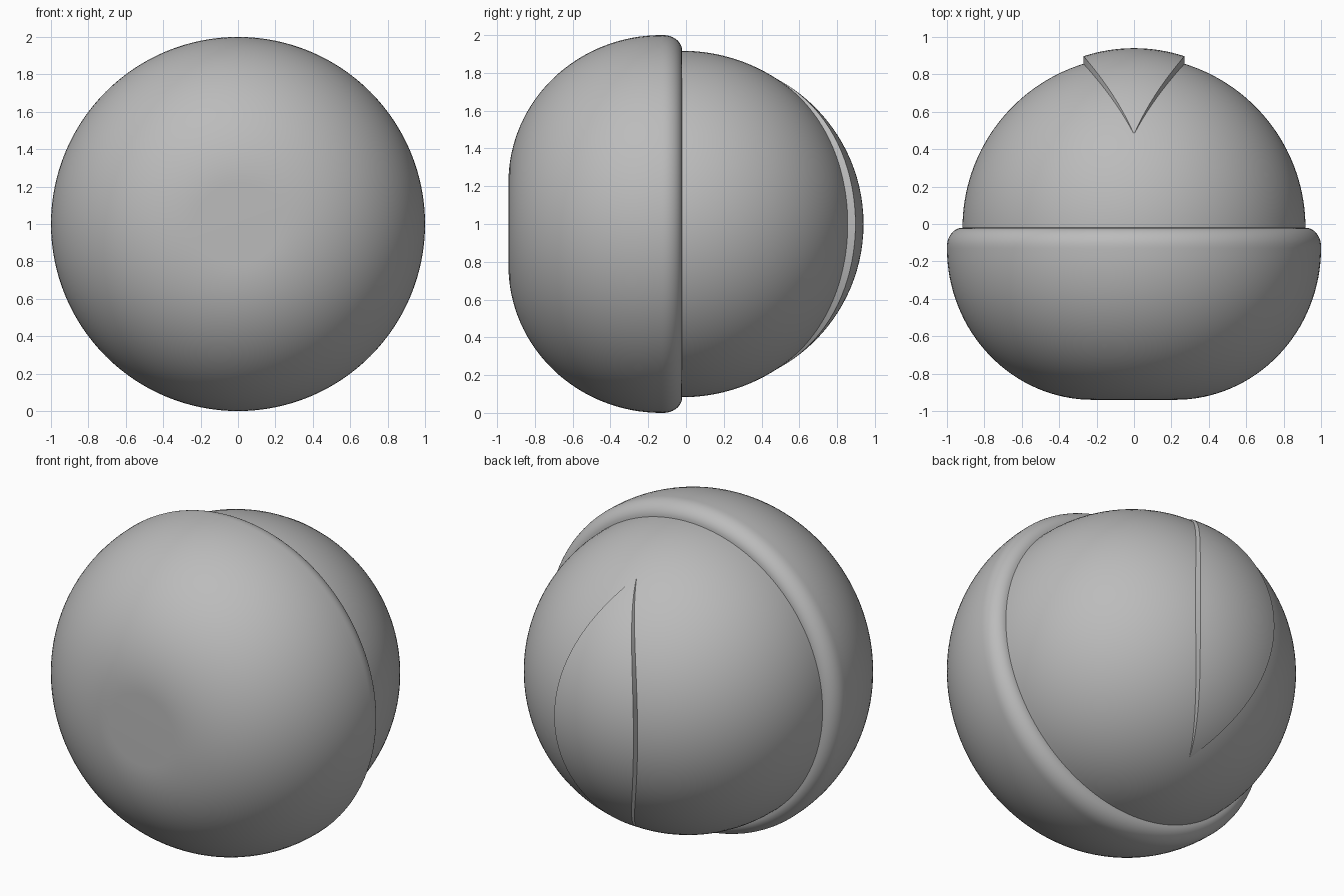
import bpy
import bmesh
from math import sin, cos, pi, radians, sqrt

if "Cube" in bpy.data.objects:
    bpy.data.objects.remove(bpy.data.objects["Cube"], do_unlink=True)

CENTRE_Z = 1.0
SEGMENTS = 128

grey = bpy.data.materials.new("plain grey")
grey.use_nodes = True
grey.diffuse_color = (0.5, 0.5, 0.5, 1)
grey.node_tree.nodes["Principled BSDF"].inputs["Base Color"].default_value = (0.5, 0.5, 0.5, 1)


def finish(bm, name):
    """Turn a bmesh into a smooth-shaded object with its creases kept."""
    bmesh.ops.remove_doubles(bm, verts=bm.verts, dist=0.0001)
    bmesh.ops.recalc_face_normals(bm, faces=bm.faces)
    mesh = bpy.data.meshes.new(name)
    bm.to_mesh(mesh)
    bm.free()
    mesh.materials.append(grey)
    obj = bpy.data.objects.new(name, mesh)
    bpy.context.collection.objects.link(obj)
    bpy.ops.object.select_all(action="DESELECT")
    obj.select_set(True)
    bpy.context.view_layer.objects.active = obj
    bpy.ops.object.shade_smooth_by_angle(angle=radians(35))
    return obj


def lathe(name, profile):
    """Revolve (radius, y) points around the front-to-back axis."""
    bm = bmesh.new()
    verts = [bm.verts.new((r, y, CENTRE_Z)) for r, y in profile]
    edges = [bm.edges.new(pair) for pair in zip(verts, verts[1:])]
    bmesh.ops.spin(bm, geom=verts + edges, cent=(0, 0, CENTRE_Z), axis=(0, 1, 0),
                   angle=2 * pi, steps=SEGMENTS)
    return finish(bm, name)


def arc(r, y, rx, ry, start, end, steps):
    angles = [radians(start + (end - start) * i / steps) for i in range(steps + 1)]
    return [(r + rx * cos(a), y + ry * sin(a)) for a in angles]


# Front cap: flat nose, round flank, rolled rim
lathe("front_cap", [(0, -0.94)] + arc(0.22, -0.13, 0.78, 0.81, -90, 0, 32)
      + arc(0.917, -0.12, 0.083, 0.1, 0, 90, 10))

# Rear dome
DOME_Y, DOME_R = -0.02, 0.917
lathe("rear_dome", arc(0, DOME_Y, DOME_R, DOME_R, 0, 90, 40))

# Raised almond-shaped ridge on the back of the dome
RIDGE_Y, RIDGE_R = 0.068, 0.872
HALF_WIDTH, HALF_HEIGHT = 0.27, 0.769
OUTLINE_R = (HALF_HEIGHT ** 2 + HALF_WIDTH ** 2) / (2 * HALF_WIDTH)
ROWS, COLUMNS = 48, 16

bm = bmesh.new()
grid = []
for i in range(ROWS + 1):
    z = -HALF_HEIGHT * cos(pi * i / ROWS)
    width = max(0, sqrt(OUTLINE_R ** 2 - z * z) - OUTLINE_R + HALF_WIDTH)
    row = []
    for j in range(COLUMNS + 1):
        x = width * (2 * j / COLUMNS - 1)
        y = RIDGE_Y + sqrt(RIDGE_R ** 2 - x * x - z * z)
        row.append(bm.verts.new((x, y, CENTRE_Z + z)))
    grid.append(row)
for low, high in zip(grid, grid[1:]):
    for j in range(COLUMNS):
        bm.faces.new((low[j], low[j + 1], high[j + 1], high[j]))
bmesh.ops.remove_doubles(bm, verts=bm.verts, dist=0.0001)

# Ridge walls, running straight forward into the dome
rim = [e for e in bm.edges if e.is_boundary]
walls = bmesh.ops.extrude_edge_only(bm, edges=rim)["geom"]
for v in walls:
    if isinstance(v, bmesh.types.BMVert):
        v.co.y -= 0.06
finish(bm, "back_ridge")
